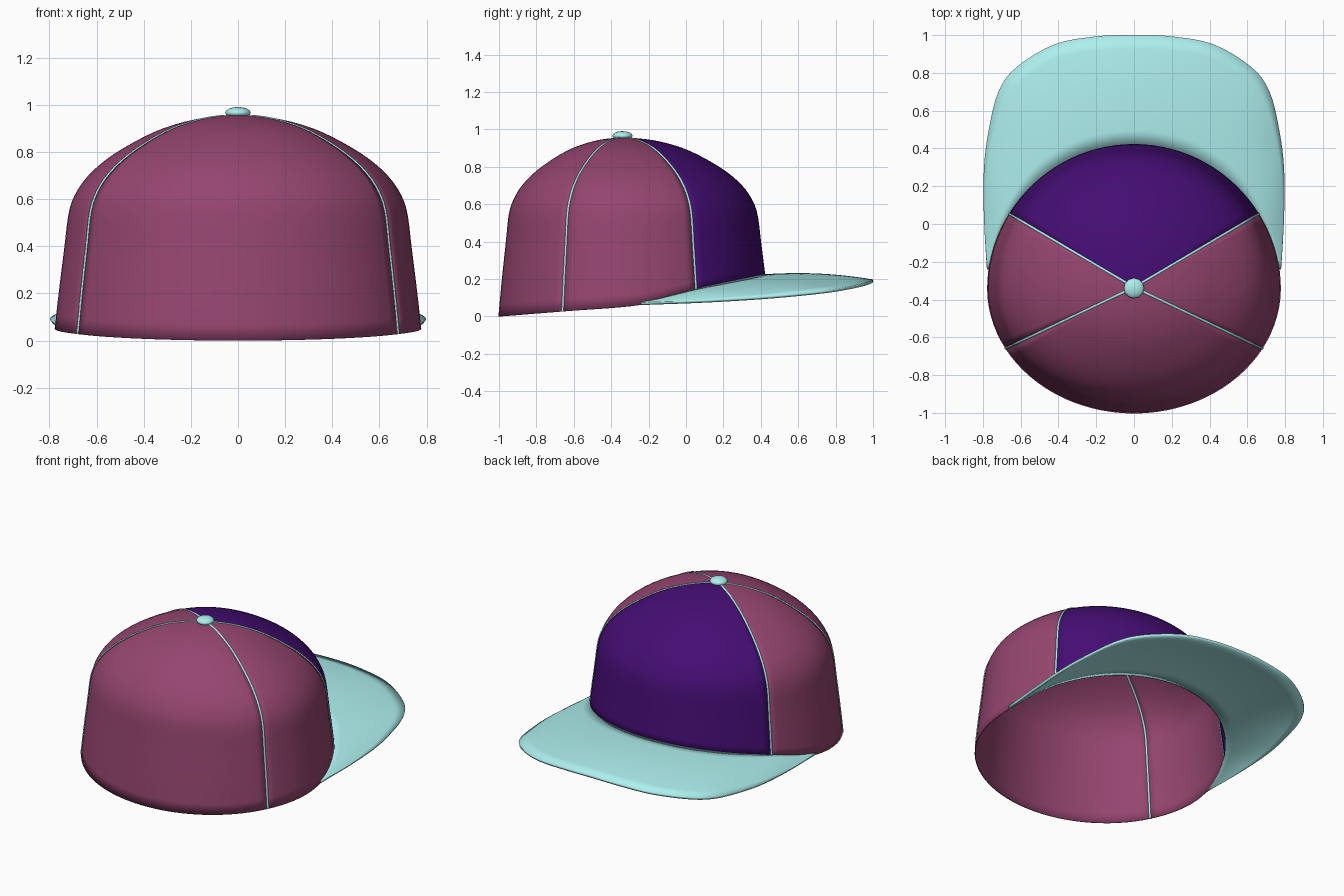
import bpy, bmesh, math
from mathutils import Vector

if "Cube" in bpy.data.objects:
    bpy.data.objects.remove(bpy.data.objects["Cube"])

APEX_Y, TOP = -0.335, 0.955


def material(name, rgb):
    m = bpy.data.materials.new(name)
    m.diffuse_color = (*rgb, 1)
    m.use_nodes = True
    m.node_tree.nodes["Principled BSDF"].inputs["Base Color"].default_value = m.diffuse_color
    return m


PLUM = material("plum", (0.30, 0.06, 0.16))
PURPLE = material("purple", (0.058, 0.004, 0.17))
AQUA = material("aqua", (0.42, 0.87, 0.86))


def spline(pts, n):
    """Smooth curve through the points, n steps per span."""
    p = [Vector(q) for q in pts]
    p = [2 * p[0] - p[1]] + p + [2 * p[-1] - p[-2]]
    out = []
    for i in range(1, len(p) - 2):
        a, b, c, d = p[i - 1:i + 3]
        for k in range(n):
            t = k / n
            out.append(0.5 * (2 * b + (c - a) * t + (2 * a - 5 * b + 4 * c - d) * t * t
                              + (3 * b - a - 3 * c + d) * t ** 3))
    return out + [p[-2]]


def lookup(samples, x):
    """Interpolate the second coordinate of samples at x."""
    for a, b in zip(samples, samples[1:]):
        if x <= b[0]:
            t = max(0, (x - a[0]) / max(b[0] - a[0], 1e-6))
            return a[1] + (b[1] - a[1]) * t
    return samples[-1][1]


# crown profile: height and share of the base radius; rim: y and height
PROFILE = spline([(0, 1), (.2, .972), (.4, .94), (.54, .918), (.62, .882), (.70, .81), (.78, .69),
                  (.86, .515), (.91, .36), (.943, .18), (TOP, 0)], 3)
RIM = spline([(-1, 0), (-.65, .028), (-.24, .062), (.07, .135), (.445, .21)], 6)


def crown_point(angle, z0):
    c, s = math.cos(angle), math.sin(angle)
    depth = 0.78 if s > 0 else 0.665
    r = 1 / math.hypot(c / 0.78, s / depth)
    rim = lookup(RIM, APEX_Y + r * s)
    z = rim + z0 * (TOP - rim) / TOP
    f = lookup(PROFILE, z) if z0 < TOP else 0
    return Vector((r * c * f, APEX_Y + r * s * f, z))


def grid_object(name, rows, mat, thickness, offset):
    bm = bmesh.new()
    vs = [[bm.verts.new(p) for p in row] for row in rows]
    for a, b in zip(vs, vs[1:]):
        for i in range(len(a) - 1):
            bm.faces.new((a[i], a[i + 1], b[i + 1], b[i]))
    bmesh.ops.remove_doubles(bm, verts=bm.verts, dist=1e-5)
    me = bpy.data.meshes.new(name)
    bm.to_mesh(me)
    bm.free()
    ob = bpy.data.objects.new(name, me)
    bpy.context.collection.objects.link(ob)
    me.materials.append(mat)
    mod = ob.modifiers.new("thickness", "SOLIDIFY")
    mod.thickness, mod.offset = thickness, offset
    smooth(ob)
    return ob


def smooth(ob):
    bpy.ops.object.select_all(action='DESELECT')
    bpy.context.view_layer.objects.active = ob
    ob.select_set(True)
    bpy.ops.object.shade_smooth_by_angle(angle=math.radians(45))


def panel(name, start, end, steps, mat):
    angles = [math.radians(start + (end - start) * i / steps) for i in range(steps + 1)]
    rows = [[crown_point(a, p[0]) for a in angles] for p in PROFILE]
    grid_object(name, rows, mat, 0.006, 0)


# crown panels
FRONT, BACK = 30.5, 25.5
panel("purple_panel", FRONT, 180 - FRONT, 32, PURPLE)
panel("left_panel", 180 - FRONT, 180 + BACK, 16, PLUM)
panel("plain_panel", 180 + BACK, 360 - BACK, 34, PLUM)
panel("right_panel", -BACK, FRONT, 16, PLUM)

# seam piping over the four panel joins
for i, deg in enumerate((FRONT, 180 - FRONT, 180 + BACK, 360 - BACK)):
    cu = bpy.data.curves.new("seam", 'CURVE')
    cu.dimensions, cu.bevel_depth, cu.bevel_resolution = '3D', 0.008, 1
    cu.use_fill_caps = True
    pts = [crown_point(math.radians(deg), p[0]) for p in PROFILE]
    sp = cu.splines.new('POLY')
    sp.points.add(len(pts) - 1)
    for q, p in zip(sp.points, pts):
        q.co = (*p, 1)
    cu.materials.append(AQUA)
    bpy.context.collection.objects.link(bpy.data.objects.new(f"seam_{i + 1}", cu))

# brim: arched sheet between the crown rim and the outer edge
half = [(.775, -.24, .068), (.79, .05, .078), (.79, .3, .092), (.765, .5, .107), (.715, .7, .127),
        (.62, .83, .145), (.42, .95, .17), (.2, .992, .185), (0, 1, .19)]
outer = spline(half + [(-x, y, z) for x, y, z in half[-2::-1]], 4)
n = len(outer) - 1
inner = [crown_point(math.radians(7 + 166 * i / n), 0) + Vector((0, 0, .008)) for i in range(n + 1)]
rows = []
for k in range(9):
    v = k / 8
    rows.append([a.lerp(b, v) + Vector((0, 0, .07 * v * (1 - v) * math.sin(math.pi * i / n)))
                 for i, (a, b) in enumerate(zip(inner, outer))])
grid_object("brim", rows, AQUA, 0.016, 0)

# top button
bpy.ops.mesh.primitive_uv_sphere_add(segments=12, ring_count=8, location=(0, APEX_Y - .005, .966))
button = bpy.context.object
button.name = "top_button"
button.scale = (.054, .054, .025)
button.data.materials.append(AQUA)
smooth(button)
